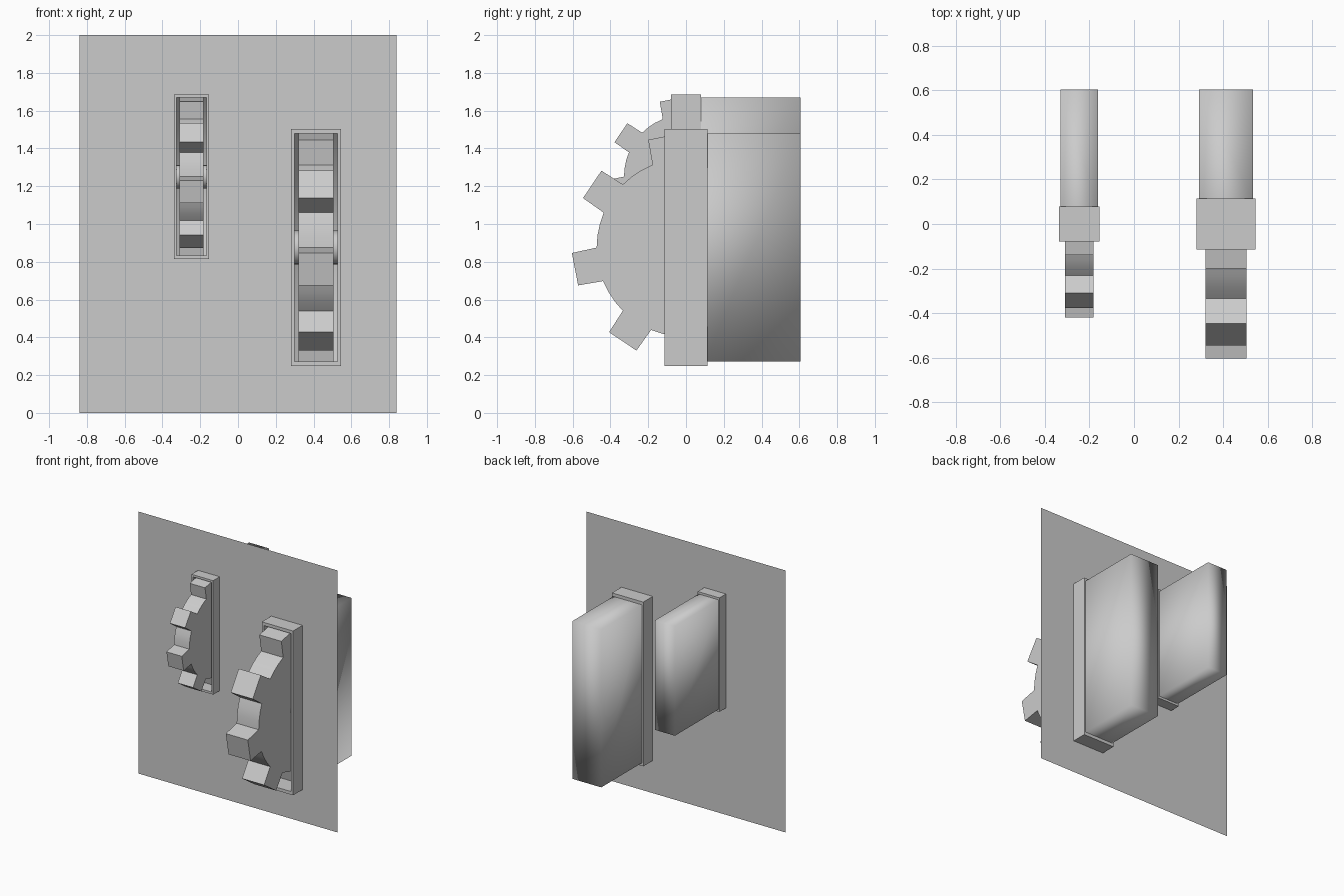
import bpy, bmesh
from math import cos, sin, pi, radians

if "Cube" in bpy.data.objects:
    bpy.data.objects.remove(bpy.data.objects["Cube"])

# Two thumb-wheel slots: (name, centre x, centre z, scale)
SLOTS = [("large", 0.413, 0.875, 1.0), ("small", -0.246, 1.251, 0.694)]
OUT_X, OUT_Z = 0.132, 0.627      # frame half sizes
IN_X, IN_Z = 0.114, 0.603        # slot half sizes
FRAME_Y = 0.114
BACK_Y = 0.605


def make(name, bm, angle=30):
    bmesh.ops.recalc_face_normals(bm, faces=bm.faces)
    me = bpy.data.meshes.new(name)
    bm.to_mesh(me)
    bm.free()
    ob = bpy.data.objects.new(name, me)
    bpy.context.collection.objects.link(ob)
    bpy.ops.object.select_all(action='DESELECT')
    ob.select_set(True)
    bpy.context.view_layer.objects.active = ob
    bpy.ops.object.shade_smooth_by_angle(angle=radians(angle))
    return ob


def rect(bm, cx, cz, hx, hz, y):
    return [bm.verts.new((cx + a * hx, y, cz + b * hz))
            for a, b in ((-1, -1), (1, -1), (1, 1), (-1, 1))]


def bridge(bm, a, b):
    n = len(a)
    for i in range(n):
        j = (i + 1) % n
        bm.faces.new((a[i], a[j], b[j], b[i]))


# Slot frame: rectangular ring, open through the middle
def frame(name, cx, cz, s):
    bm = bmesh.new()
    rings = [rect(bm, cx, cz, hx * s, hz * s, y * s)
             for hx, hz, y in ((OUT_X, OUT_Z, -FRAME_Y), (OUT_X, OUT_Z, FRAME_Y),
                               (IN_X, IN_Z, FRAME_Y), (IN_X, IN_Z, -FRAME_Y))]
    for i in range(4):
        bridge(bm, rings[i], rings[(i + 1) % 4])
    make(name + "_slot_frame", bm)


# Housing: thin box behind the slot, open at the front, softly shaded
def housing(name, cx, cz, s):
    bm = bmesh.new()
    a = rect(bm, cx, cz, 0.121 * s, IN_Z * s, FRAME_Y * s - 0.01)
    b = rect(bm, cx, cz, 0.121 * s, IN_Z * s, BACK_Y)
    bridge(bm, a, b)
    bm.faces.new(b)
    make(name + "_housing", bm, 180)


# Eight-tooth wheel extruded along x
def gear(name, cx, cz, s):
    pts = []
    for i in range(8):
        mid = 11 + 45 * i
        for off, r in ((-11, 0.473), (-8.3, 0.605), (8.3, 0.605),
                       (11, 0.473), (18.7, 0.473), (26.3, 0.473)):
            t = radians(mid + off)
            pts.append((r * s * cos(t), cz + r * s * sin(t)))
    bm = bmesh.new()
    a = [bm.verts.new((cx - 0.093 * s, y, z)) for y, z in pts]
    b = [bm.verts.new((cx + 0.093 * s, y, z)) for y, z in pts]
    bridge(bm, a, b)
    bm.faces.new(a)
    bm.faces.new(b)
    make(name + "_wheel", bm)


# Axle between the housing walls
def axle(name, cx, cz, s):
    bm = bmesh.new()
    ends = []
    for side in (-1, 1):
        ends.append([bm.verts.new((cx + side * 0.113 * s,
                                   0.09 * s * cos(i * pi / 8),
                                   cz + 0.09 * s * sin(i * pi / 8)))
                     for i in range(16)])
    bridge(bm, *ends)
    for e in ends:
        bm.faces.new(e)
    make(name + "_axle", bm)


for slot in SLOTS:
    frame(*slot)
    housing(*slot)
    gear(*slot)
    axle(*slot)

# Flat wall panel with an opening at each slot
holes = [(x - IN_X * s, x + IN_X * s, z - IN_Z * s, z + IN_Z * s)
         for _, x, z, s in SLOTS]
xs = sorted([-0.84, 0.84] + [v for h in holes for v in h[:2]])
zs = sorted([0, 2] + [v for h in holes for v in h[2:]])
bm = bmesh.new()
grid = [[bm.verts.new((x, 0, z)) for z in zs] for x in xs]
for i in range(len(xs) - 1):
    for j in range(len(zs) - 1):
        mx, mz = (xs[i] + xs[i + 1]) / 2, (zs[j] + zs[j + 1]) / 2
        if not any(h[0] < mx < h[1] and h[2] < mz < h[3] for h in holes):
            bm.faces.new((grid[i][j], grid[i + 1][j],
                          grid[i + 1][j + 1], grid[i][j + 1]))
make("wall_panel", bm)
